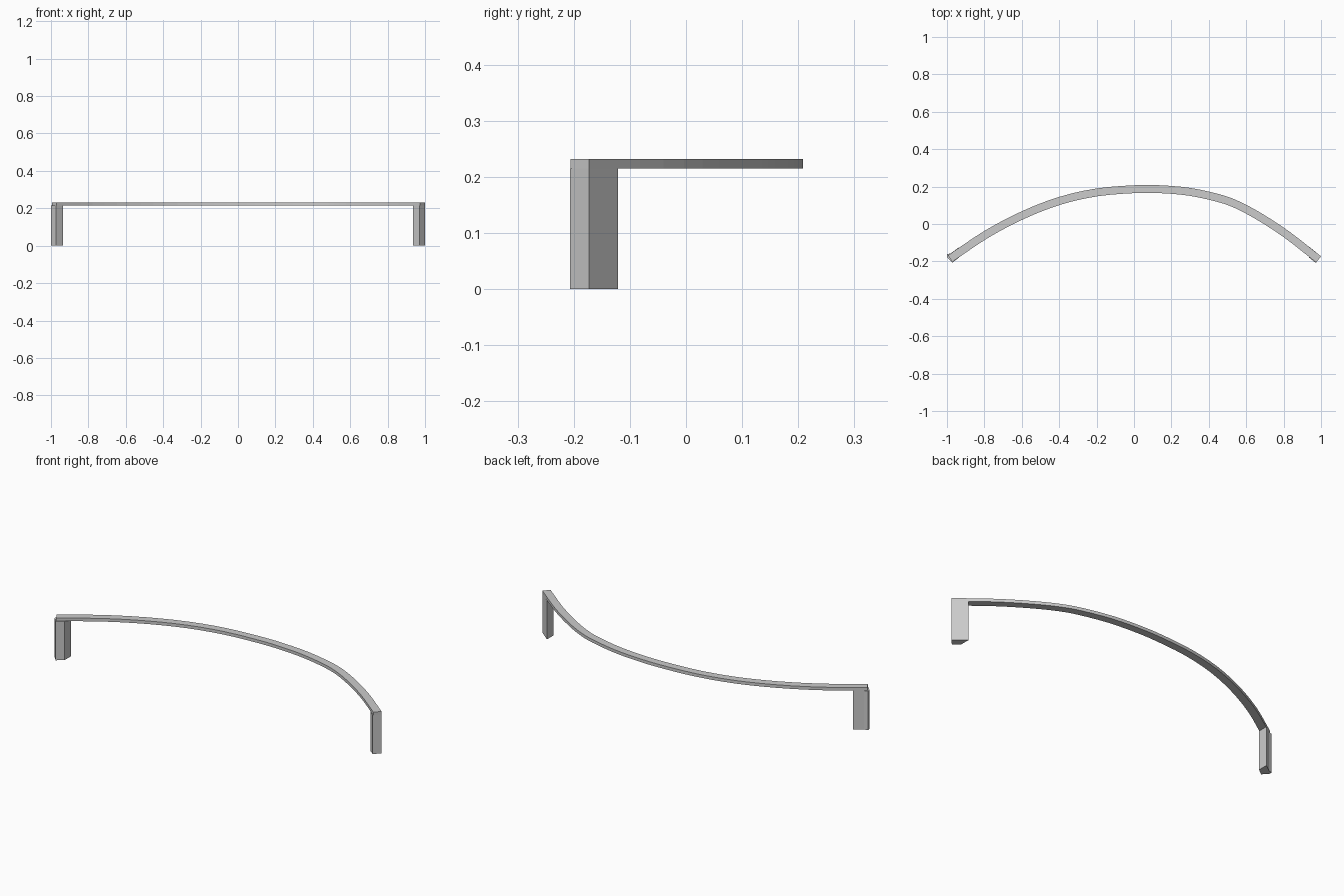
import bpy, bmesh
from mathutils import Vector

if "Cube" in bpy.data.objects:
    bpy.data.objects.remove(bpy.data.objects["Cube"])

TOP, UNDER, WIDTH = 0.232, 0.215, 0.042


def prism(name, outline, z0, z1):
    """Extrude a closed plan outline between two heights."""
    bm = bmesh.new()
    face = bm.faces.new([bm.verts.new((x, y, z0)) for x, y in outline])
    up = bmesh.ops.extrude_face_region(bm, geom=[face])["geom"]
    verts = [v for v in up if isinstance(v, bmesh.types.BMVert)]
    bmesh.ops.translate(bm, verts=verts, vec=(0, 0, z1 - z0))
    bmesh.ops.recalc_face_normals(bm, faces=bm.faces)
    mesh = bpy.data.meshes.new(name)
    bm.to_mesh(mesh)
    bm.free()
    obj = bpy.data.objects.new(name, mesh)
    bpy.context.collection.objects.link(obj)
    return obj


def smooth_path(pts, steps):
    """Catmull-Rom curve through the points."""
    p = [Vector(q) for q in pts]
    p = [2 * p[0] - p[1]] + p + [2 * p[-1] - p[-2]]
    out = []
    for a, b, c, d in zip(p, p[1:], p[2:], p[3:]):
        for i in range(steps):
            t = i / steps
            out.append(0.5 * (2 * b + (c - a) * t + (2 * a - 5 * b + 4 * c - d) * t * t
                              + (3 * b - a - 3 * c + d) * t ** 3))
    return out + [p[-2]]


# Curved rail: outer edge in plan, offset inward by the rail width
outer = smooth_path([(-0.995, -0.168), (-0.8, -0.037), (-0.6, 0.068), (-0.4, 0.145),
                     (-0.2, 0.19), (0.0, 0.207), (0.14, 0.207), (0.3, 0.193),
                     (0.46, 0.158), (0.56, 0.122), (0.68, 0.058), (0.83, -0.04),
                     (1.0, -0.173)], 3)
inner = []
for i, p in enumerate(outer):
    t = (outer[min(i + 1, len(outer) - 1)] - outer[max(i - 1, 0)]).normalized()
    inner.append(p + Vector((t.y, -t.x)) * WIDTH)
prism("curved_rail", outer + inner[::-1], UNDER, TOP)

# End legs, cut square to x on their inner side
prism("right_leg", [(1.0, -0.173), (0.97, -0.207), (0.936, -0.18), (0.936, -0.121)], 0, UNDER)
prism("left_leg", [(-0.98, -0.157), (-1.0, -0.162), (-0.999, -0.178), (-0.972, -0.207),
                   (-0.936, -0.18), (-0.936, -0.125)], 0, UNDER)
